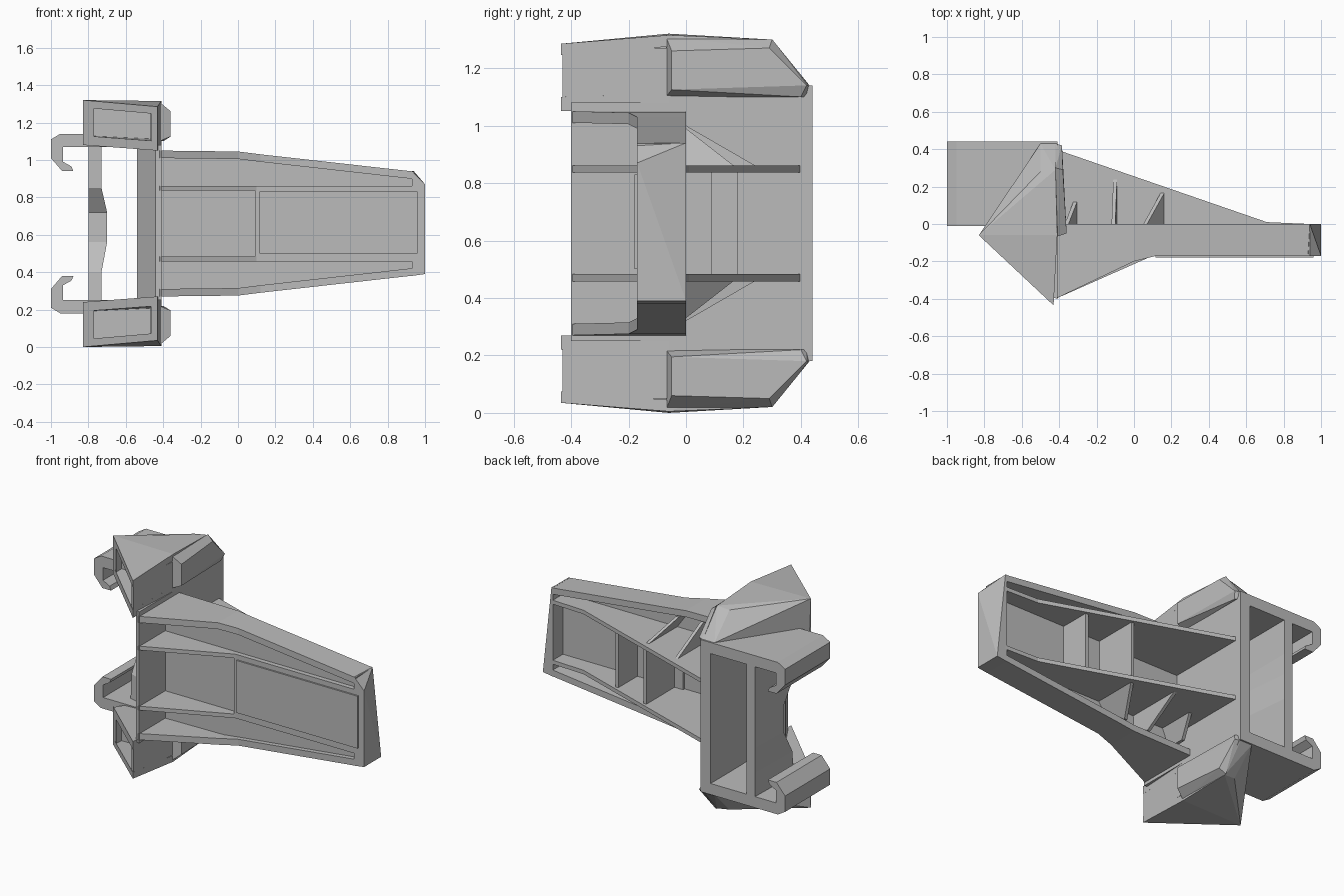
import bpy, bmesh

if "Cube" in bpy.data.objects:
    bpy.data.objects.remove(bpy.data.objects["Cube"])

HEIGHT = 1.32
grey = bpy.data.materials.new("plain grey")
grey.use_nodes = True
grey.diffuse_color = (0.5, 0.5, 0.5, 1)
grey.node_tree.nodes["Principled BSDF"].inputs["Base Color"].default_value = (0.5, 0.5, 0.5, 1)


def finish(name, bm, flip=False):
    if flip:
        for v in bm.verts:
            v.co.z = HEIGHT - v.co.z
    bmesh.ops.recalc_face_normals(bm, faces=bm.faces)
    mesh = bpy.data.meshes.new(name)
    bm.to_mesh(mesh)
    bm.free()
    mesh.materials.append(grey)
    bpy.context.collection.objects.link(bpy.data.objects.new(name, mesh))


def loft(name, rings, flip=False):
    """Closed skin through rings of equal point count."""
    bm = bmesh.new()
    rows = [[bm.verts.new(p) for p in ring] for ring in rings]
    n = len(rows[0])
    for a, b in zip(rows, rows[1:]):
        for i in range(n):
            j = (i + 1) % n
            bm.faces.new((a[i], a[j], b[j], b[i]))
    bm.faces.new(rows[0])
    bm.faces.new(rows[-1])
    finish(name, bm, flip)


def prism(name, pts, axis, lo, hi, flip=False):
    """Extrude a 2D outline along an axis; outline uses the other two axes in order."""
    def place(p, t):
        c = list(p)
        c.insert("xyz".index(axis), t)
        return c
    loft(name, [[place(p, t) for p in pts] for t in (lo, hi)], flip)


def box(name, x, y, z):
    prism(name, [(x[0], y[0]), (x[1], y[0]), (x[1], y[1]), (x[0], y[1])], "z", *z)


def hull(name, pts, flip=False):
    bm = bmesh.new()
    for p in pts:
        bm.verts.new(p)
    bmesh.ops.convex_hull(bm, input=bm.verts)
    bmesh.ops.dissolve_limit(bm, angle_limit=0.04, verts=bm.verts, edges=bm.edges)
    finish(name, bm, flip)


# Upright walls of the clamp frame, the outer one with a notched front edge
prism("inner_wall", [(-.41, .44), (-.48, .44), (-.48, -.05), (-.54, -.22), (-.44, -.39), (-.41, -.4)],
      "z", .25, 1.08)
loft("outer_wall", [[(-.79, .44, z), (-.73, .44, z), (x, y, z), (-.8, y + .02, z)]
                    for z, x, y in ((.22, -.73, .05), (.4, -.73, .06), (.56, -.7, .15),
                                    (.72, -.7, .15), (.85, -.73, .06), (1.1, -.73, .05))])

# Mirrored parts, upper and lower
for side, flip in (("upper", False), ("lower", True)):
    # Crossbar ending in a hook
    prism(side + "_hook", [(-.41, 1.14), (-.95, 1.14), (-1, 1.11), (-1, 1.01), (-.94, .94), (-.88, .94),
                           (-.89, .965), (-.935, .99), (-.935, 1.07), (-.41, 1.07)],
          "y", -.01, .44, flip)
    # Rear of the end block
    hull(side + "_end_block", [(-.83, -.06, 1.32), (-.82, -.06, 1.08), (-.41, -.06, 1.315), (-.41, -.06, 1.06),
                               (-.42, .29, 1.3), (-.5, .28, 1.29), (-.52, .27, 1.08), (-.41, .43, 1.14),
                               (-.5, .43, 1.14), (-.41, .43, 1.08), (-.5, .43, 1.08)], flip)
    # Open wedge at the front: top plate, bottom plate and two cheeks around a pocket
    left, tip, right = (-.83, -.06), (-.43, -.435), (-.41, -.06)
    for part, levels in (("top", ((1.32, 1.285, 1.315), (1.28, 1.245, 1.275))),
                         ("bottom", ((1.13, 1.1, 1.11), (1.08, 1.05, 1.06)))):
        loft(side + "_wedge_" + part, [[(*p, z) for p, z in zip((left, tip, right), row)]
                                       for row in levels], flip)
    prism(side + "_wedge_cheek", [(-.47, -.06), (-.465, -.4), (-.43, -.43), (-.41, -.06)],
          "z", 1.06, 1.27, flip)
    prism(side + "_wedge_corner", [left, (-.77, -.115), (-.77, -.06)], "z", 1.09, 1.3, flip)
    # Bulge on the arm side of the block
    hull(side + "_side_bulge", [(-.36, -.05, 1.26), (-.36, -.05, 1.125), (-.42, -.07, 1.31), (-.42, -.07, 1.1),
                                (-.38, .29, 1.27), (-.42, .3, 1.3), (-.385, .42, 1.14), (-.42, .43, 1.14),
                                (-.42, .42, 1.1), (-.4, .4, 1.1)], flip)
    # Tapered outer wall of the arm
    stations = [(-.42, 1.05, -.4), (0, 1.045, -.2), (.12, 1.03, -.17), (.94, .938, -.17)]
    loft(side + "_arm_wall", [[(x, y, z), (x, 0, z), (x, 0, z - .04), (x, y, z - .04)]
                              for x, z, y in stations], flip)
    # Long triangular rib
    prism(side + "_rib", [(-.42, -.4), (.1, -.17), (.94, -.17), (.94, 0), (.71, .01), (-.42, .4)],
          "z", .837, .862, flip)
    # Small gussets outside the rib, leaning along the arm
    for x_rib, x_wall, y, z in ((-.32, -.37, .13, .97), (-.11, -.12, .26, 1.0), (.15, .05, .18, .99)):
        loft(side + "_gusset", [[(x_rib + t, -.13, .85), (x_rib + t, y, .85),
                                 (x_wall + t, 0, z), (x_wall + t, -.13, z)] for t in (0, .02)], flip)

# Web of the arm
prism("arm_web", [(-.42, 1.03), (0, 1.02), (.95, .92), (.95, .4), (0, .3), (-.42, .29)], "y", -.14, -.115)

# Raised front panel
box("panel_base", (.09, .95), (-.17, -.1), (.47, .85))
box("front_panel", (.115, .96), (-.18, -.165), (.5, .83))

# End cap of the arm with one cut corner
hull("arm_end", [(.93, -.17, .94), (1, -.17, .87), (.94, 0, .94), (.93, 0, .94), (1, 0, .39),
                 (1, -.17, .39), (.93, 0, .38), (.93, -.17, .38)])

# Cross ribs between the long ribs
for x, y in ((.16, .18), (.42, .09)):
    box("cross_rib", (x - .01, x + .01), (-.13, y), (.47, .85))
